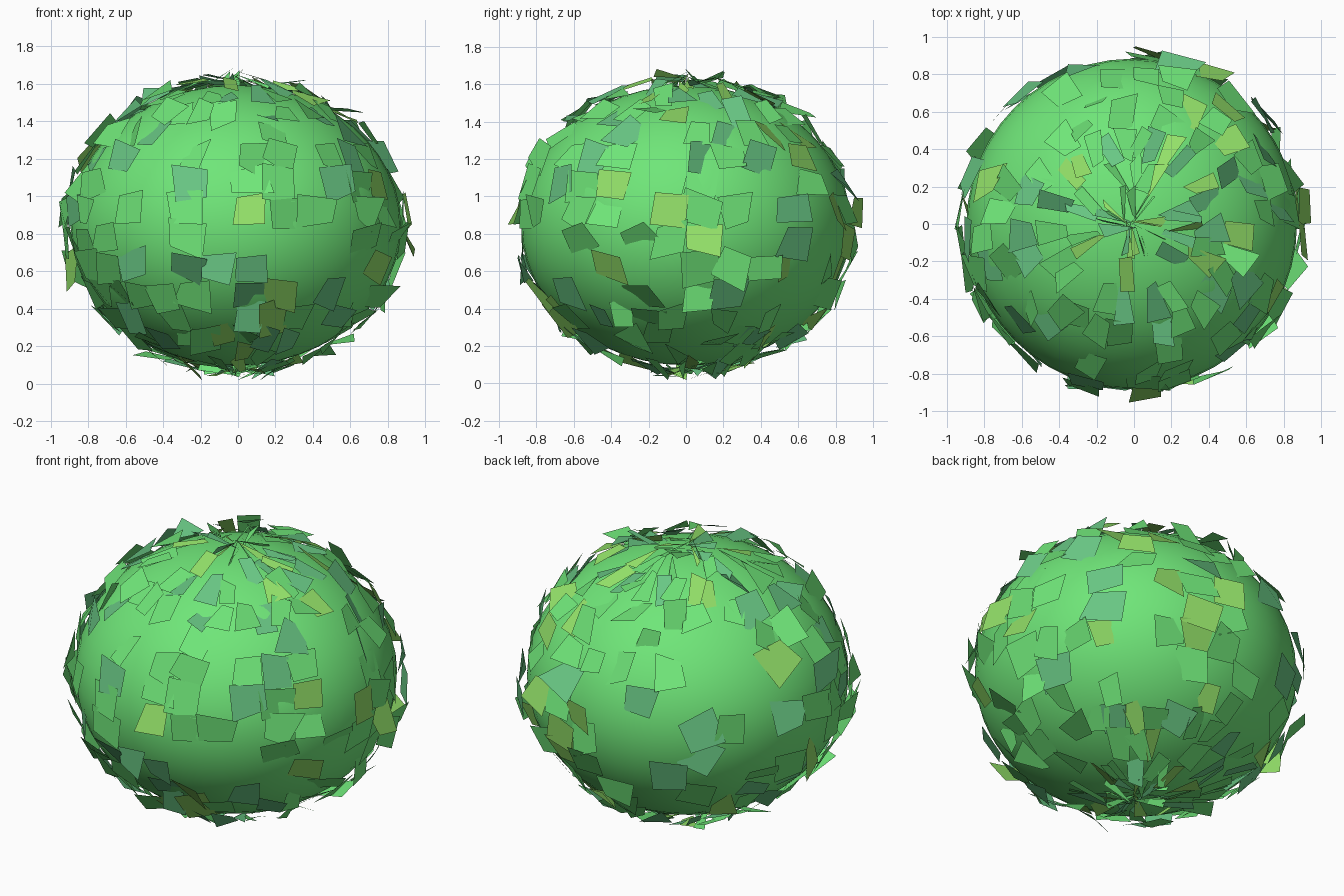
import bpy, math, random
from mathutils import Vector, Matrix

if "Cube" in bpy.data.objects:
    bpy.data.objects.remove(bpy.data.objects["Cube"])

random.seed(11)
CENTRE = Vector((-0.012, 0, 0.845))
SEG, RINGS = 32, 16


def material(name, rgb):
    m = bpy.data.materials.new(name)
    m.diffuse_color = (*rgb, 1)
    m.use_nodes = True
    m.node_tree.nodes["Principled BSDF"].inputs["Base Color"].default_value = m.diffuse_color
    return m


green = material("leaf_green", (0.16, 0.79, 0.19))
teal = material("leaf_teal", (0.14, 0.57, 0.23))
lime = material("leaf_lime", (0.29, 0.75, 0.14))

# Smooth inner body of the bush
bpy.ops.mesh.primitive_uv_sphere_add(segments=48, ring_count=24, radius=1, location=CENTRE)
core = bpy.context.object
core.name = "bush_core"
core.scale = (0.882, 0.882, 0.748)
bpy.ops.object.transform_apply(location=False, rotation=False, scale=True)
bpy.ops.object.shade_smooth()
core.data.materials.append(green)


# Point on the leaf shell
def shell(i, j):
    a, p = 2 * math.pi * i / SEG, math.pi * j / RINGS
    return Vector((0.9 * math.sin(p) * math.cos(a),
                   0.9 * math.sin(p) * math.sin(a), 0.768 * math.cos(p)))


# Loose leaf cards: shell patches, randomly dropped, tilted, and shifted
verts, faces, tints = [], [], []
for j in range(RINGS):
    for i in range(SEG):
        if random.random() > 0.57:
            continue
        corners = [shell(i, j), shell(i, j + 1), shell(i + 1, j + 1), shell(i + 1, j)]
        mid = sum(corners, Vector()) / 4
        out = mid.normalized()
        axis = Vector([random.gauss(0, 1) for _ in range(3)]).normalized()
        turn = Matrix.Rotation(random.uniform(-0.55, 0.55), 3, axis)
        move = out * random.uniform(0.0, 0.03)
        if j == 0:
            corners = [corners[0], corners[1], corners[2]]
        elif j == RINGS - 1:
            corners = [corners[0], corners[1], corners[3]]
        n = len(verts)
        for c in corners:
            wobble = Vector([random.uniform(-0.03, 0.03) for _ in range(3)])
            verts.append(mid + move + turn @ (c - mid) * 1.08 + wobble)
        faces.append(range(n, n + len(corners)))
        tints.append(random.choices((0, 1, 2), (0.58, 0.27, 0.15))[0])

# Keep the foliage inside its overall size: x and y within 1, z from 0.01 to 1.7
for v in verts:
    for k, (lo, hi) in enumerate(((-0.988, 1.0), (-0.99, 0.99), (-0.83, 0.85))):
        v[k] = max(lo, min(hi, v[k]))

mesh = bpy.data.meshes.new("leaves")
mesh.from_pydata(verts, [], [list(f) for f in faces])
for m in (green, teal, lime):
    mesh.materials.append(m)
for poly, t in zip(mesh.polygons, tints):
    poly.material_index = t
leaves = bpy.data.objects.new("leaves", mesh)
leaves.location = CENTRE
bpy.context.collection.objects.link(leaves)
